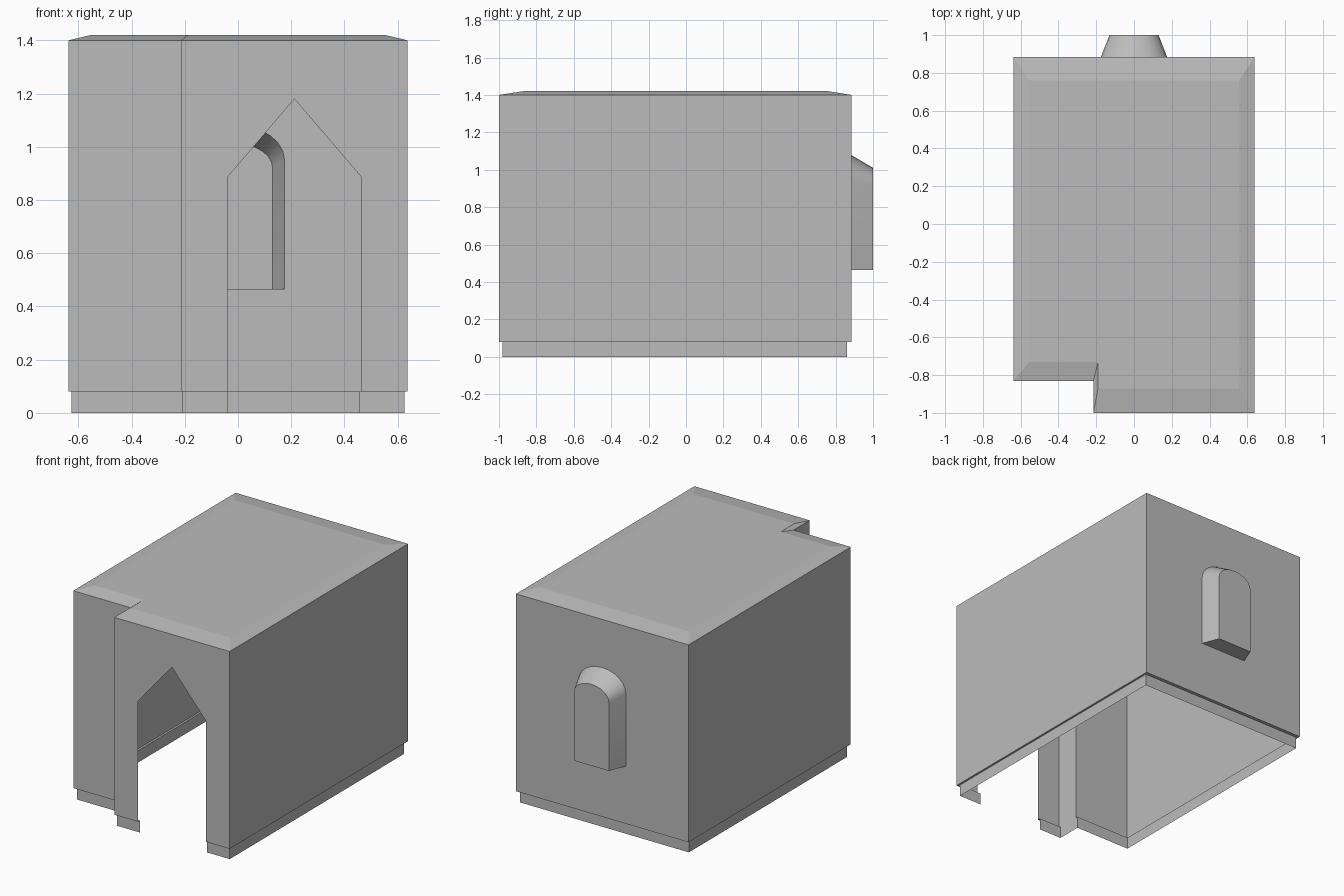
import bpy
import math

cube = bpy.data.objects.get("Cube")
if cube:
    bpy.data.objects.remove(cube, do_unlink=True)

stone = bpy.data.materials.new("plain_grey")
stone.use_nodes = True
GREY = (0.5, 0.5, 0.5, 1)
stone.diffuse_color = GREY
stone.node_tree.nodes["Principled BSDF"].inputs["Base Color"].default_value = GREY


def build(name, polygons):
    """Make a sheet object from a list of polygons, sharing corner points."""
    index, faces = {}, []
    for poly in polygons:
        faces.append([index.setdefault(tuple(p), len(index)) for p in poly])
    mesh = bpy.data.meshes.new(name)
    mesh.from_pydata(list(index), [], faces)
    mesh.materials.append(stone)
    obj = bpy.data.objects.new(name, mesh)
    bpy.context.collection.objects.link(obj)
    return obj


def strip(low, high, closed=False):
    """Quads joining two matching paths."""
    n = len(low)
    pairs = [(i, (i + 1) % n) for i in range(n if closed else n - 1)]
    return [(low[j], low[i], high[i], high[j]) for i, j in pairs]


def at_z(path, z):
    return [(x, y, z) for x, y in path]


def at_y(path, y):
    return [(x, y, z) for x, z in path]


W, BACK, FRONT, RECESS, STEP = 0.638, 0.885, -1.0, -0.83, -0.215
BASE, EAVE, TOP = 0.08, 1.4, 1.42
DOOR_L, DOOR_R = -0.04, 0.465


def footprint(w, back, front, recess, step):
    """Outline with a recessed front corner, starting on the front wall."""
    return [(step, front), (step, recess), (-w, recess),
            (-w, back), (w, back), (w, front)]


outer = footprint(W, BACK, FRONT, RECESS, STEP)

# Side walls and recessed front wall
sides = strip(at_z(outer, BASE), at_z(outer, EAVE))
build("side_walls", [f for i, f in enumerate(sides) if i != 3])

# Front wall with pointed doorway
build("front_wall", [at_y([
    (STEP, BASE), (DOOR_L, BASE), (DOOR_L, 0.885), (0.212, 1.18),
    (DOOR_R, 0.885), (DOOR_R, BASE), (W, BASE), (W, EAVE), (STEP, EAVE)], FRONT)])


# Back wall, as two mirrored halves around the arched opening
def half_arch(w, spring, rise, n=6):
    return [(w * math.cos(a), spring + rise * math.sin(a))
            for a in (math.pi / 2 * i / n for i in range(n + 1))]


def arch(w, sill, spring, rise):
    half = [(w, sill)] + half_arch(w, spring, rise)
    half[-1] = (0.0, spring + rise)
    return half


half = arch(0.175, 0.465, 0.95, 0.128)
panel = [(0.0, BASE), (W, BASE), (W, EAVE), (0.0, EAVE)] + half[::-1] + [(0.0, 0.465)]
mirror = [(-x, z) for x, z in panel]
build("back_wall", [at_y(panel[::-1], BACK), at_y(mirror, BACK)])


# Tapered window niche
def full(h):
    return h + [(-x, z) for x, z in h[-2::-1]]


mouth = at_y(full(half), BACK)
end = at_y(full(arch(0.13, 0.465, 0.92, 0.09)), 1.0)
niche = build("window_niche", strip(mouth, end, closed=True) + [end[::-1]])

# Low bevelled roof
inner = [(-0.19, -0.87), (-0.19, -0.73), (-0.555, -0.73),
         (-0.555, 0.76), (0.555, 0.76), (0.555, -0.87)]
rim, crown = at_z(outer, EAVE), at_z(inner, TOP)
build("roof", strip(rim, crown, closed=True) + [crown[::-1]])

# Inset plinth with its ledge, open at the doorway
wall_path = [(DOOR_L, FRONT)] + outer + [(DOOR_R, FRONT)]
foot = footprint(0.625, 0.862, -0.98, -0.81, -0.21)
foot_path = [(DOOR_L, -0.98)] + foot + [(0.455, -0.98)]
plinth_top = at_z(foot_path, BASE)
build("plinth", strip(at_z(foot_path, 0.0), plinth_top)
      + strip(plinth_top, at_z(wall_path, BASE)))

# Smooth the curved niche, keeping its edges sharp
bpy.ops.object.select_all(action="DESELECT")
niche.select_set(True)
bpy.context.view_layer.objects.active = niche
bpy.ops.object.shade_smooth_by_angle(angle=math.radians(30))
